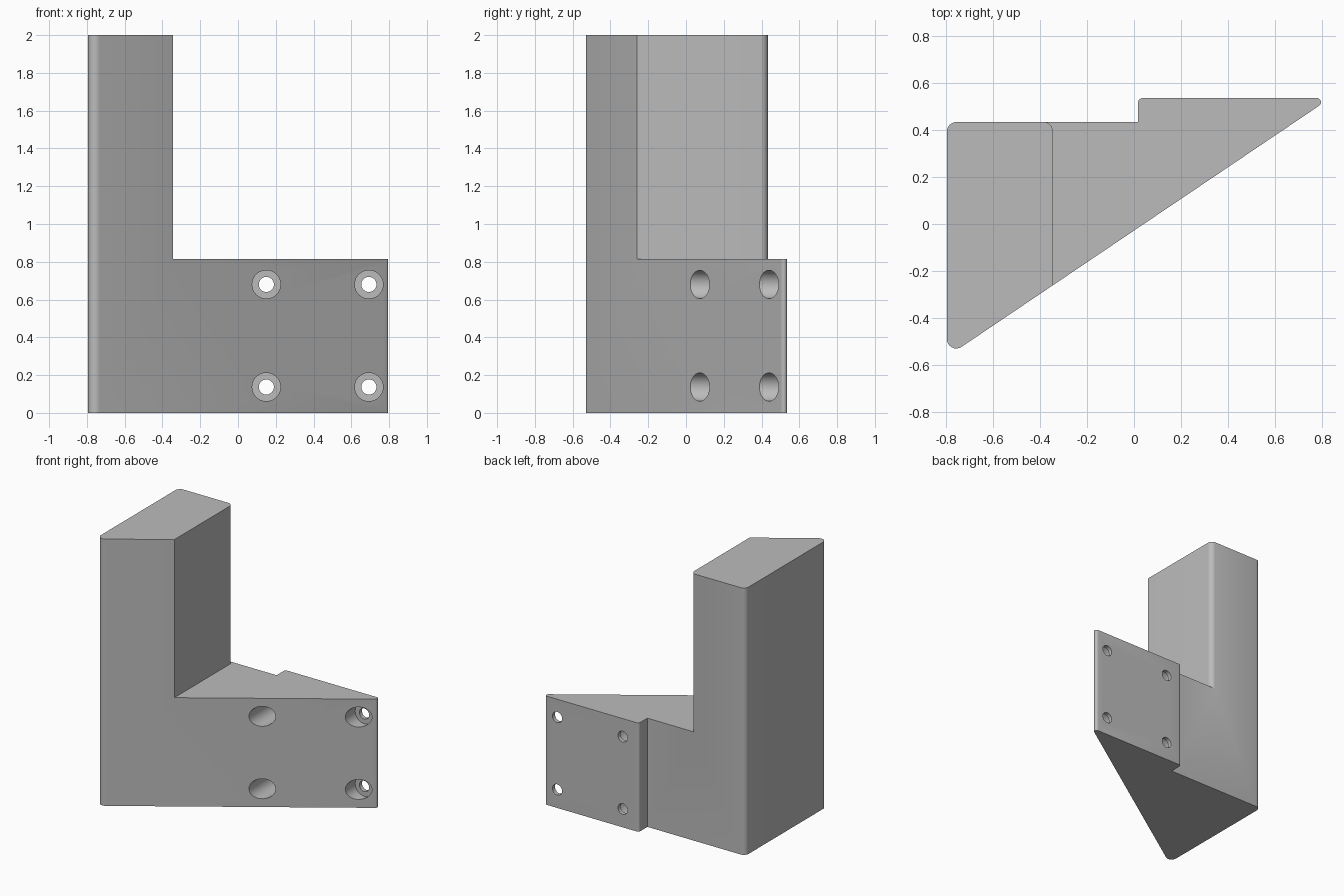
import bpy, bmesh, math
from mathutils import Vector, Matrix

cube = bpy.data.objects.get("Cube")
if cube:
    bpy.data.objects.remove(cube, do_unlink=True)

grey = bpy.data.materials.new("plain grey")
grey.use_nodes = True
grey.diffuse_color = (0.5, 0.5, 0.5, 1)
grey.node_tree.nodes["Principled BSDF"].inputs["Base Color"].default_value = (0.5, 0.5, 0.5, 1)


def rounded(corners, steps=8):
    """Turn (x, y, radius) corners into an outline with arcs at the corners."""
    out = []
    for i, (x, y, r) in enumerate(corners):
        p = Vector((x, y))
        if r == 0:
            out.append(p)
            continue
        a = (Vector(corners[i - 1][:2]) - p).normalized()
        b = (Vector(corners[(i + 1) % len(corners)][:2]) - p).normalized()
        half = a.angle(b) / 2
        centre = p + (a + b).normalized() * (r / math.sin(half))
        start = p + a * (r / math.tan(half)) - centre
        end = p + b * (r / math.tan(half)) - centre
        sweep = start.angle_signed(end)
        for k in range(steps + 1):
            # angle_signed is clockwise positive
            out.append(centre + Matrix.Rotation(-sweep * k / steps, 2) @ start)
    return out


def finish(name, bm):
    bmesh.ops.recalc_face_normals(bm, faces=bm.faces)
    mesh = bpy.data.meshes.new(name)
    bm.to_mesh(mesh)
    bm.free()
    mesh.materials.append(grey)
    obj = bpy.data.objects.new(name, mesh)
    bpy.context.collection.objects.link(obj)
    return obj


def prism(name, outline, z0, z1):
    bm = bmesh.new()
    face = bm.faces.new([bm.verts.new((p.x, p.y, z0)) for p in outline])
    top = bmesh.ops.extrude_face_region(bm, geom=[face])["geom"]
    bmesh.ops.translate(bm, vec=(0, 0, z1 - z0),
                        verts=[v for v in top if isinstance(v, bmesh.types.BMVert)])
    return finish(name, bm)


def bore(name, x, z, radius, y0, y1):
    bm = bmesh.new()
    place = Matrix.Translation((x, (y0 + y1) / 2, z)) @ Matrix.Rotation(math.pi / 2, 4, "X")
    bmesh.ops.create_cone(bm, cap_ends=True, segments=40, radius1=radius,
                          radius2=radius, depth=y1 - y0, matrix=place)
    return finish(name, bm)


# Bracket body: slanted front, stepped mounting pad on the back
bracket = prism("bracket", rounded([
    (-0.795, -0.564, 0.04), (0.835, 0.535, 0.018), (0.017, 0.535, 0.02),
    (0.017, 0.433, 0), (-0.795, 0.433, 0.04)]), 0, 2)

# Space above the base, leaving the upright post with a rounded back edge
cutters = [prism("post_cutter", rounded([
    (-0.4, 0.434, 0), (-0.345, 0.434, 0.04), (-0.345, -1, 0),
    (1, -1, 0), (1, 1, 0), (-0.4, 1, 0)]), 0.815, 2.5)]

# Four counterbored screw holes
for x in (0.15, 0.693):
    for z in (0.137, 0.68):
        cutters.append(bore("counterbore_cutter", x, z, 0.075, -0.4, 0.505))
        cutters.append(bore("screw_hole_cutter", x, z, 0.04, -0.3, 0.7))

bpy.context.view_layer.objects.active = bracket
for cutter in cutters:
    cutter.hide_render = True
    mod = bracket.modifiers.new("cut", "BOOLEAN")
    mod.operation = "DIFFERENCE"
    mod.solver = "EXACT"
    mod.object = cutter
    bpy.ops.object.modifier_apply(modifier=mod.name)
for cutter in cutters:
    bpy.data.objects.remove(cutter, do_unlink=True)

bpy.ops.object.select_all(action="DESELECT")
bracket.select_set(True)
bpy.ops.object.shade_smooth_by_angle(angle=math.radians(30))
